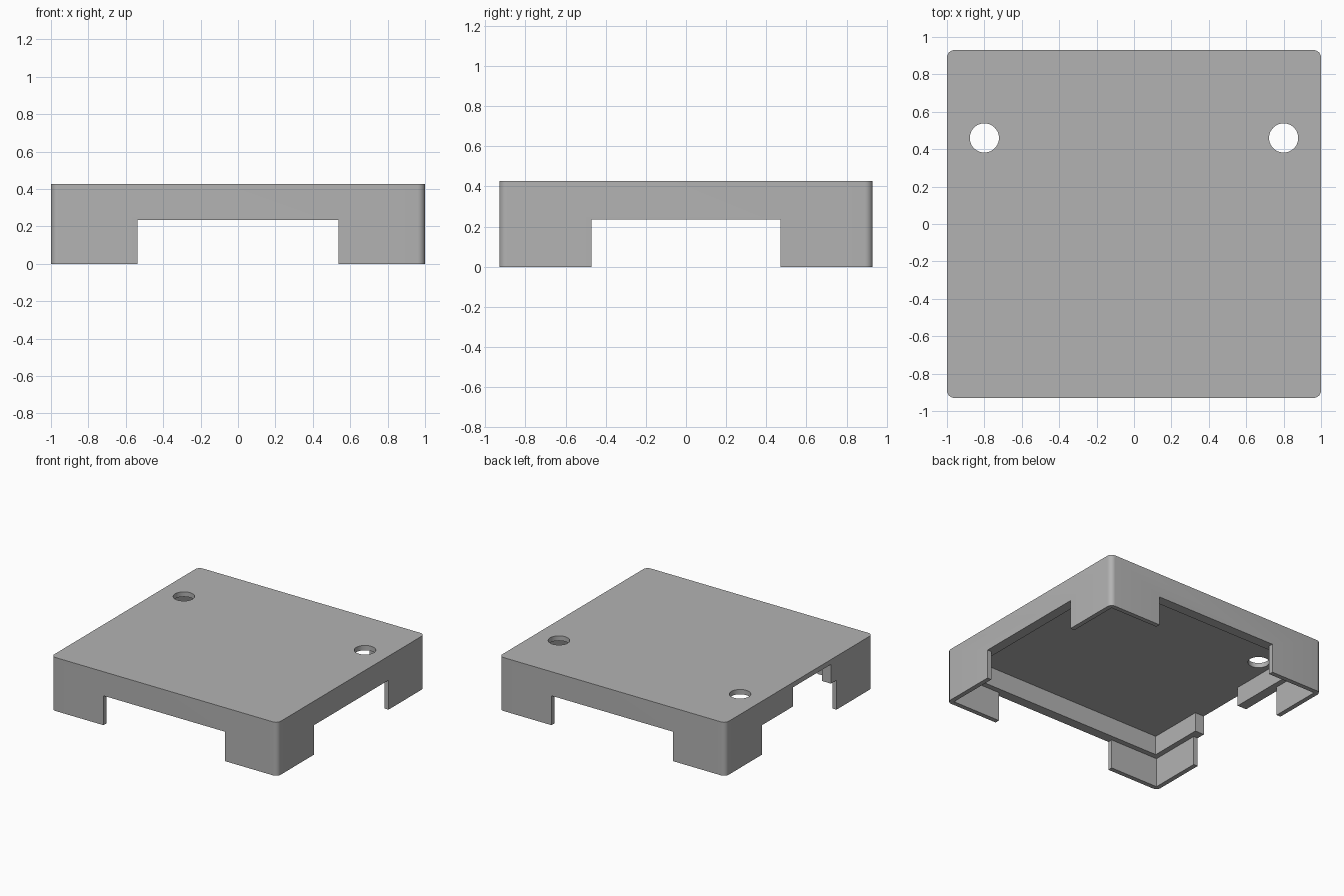
import bpy, math

default = bpy.data.objects.get("Cube")
if default:
    bpy.data.objects.remove(default, do_unlink=True)

HALF_X, HALF_Y, HEIGHT = 1.0, 0.93, 0.427
LEDGE_Z = 0.235      # underside of the side walls
CEILING_Z = 0.388    # underside of the top plate
WALL, LEG = 0.08, 0.037

grey = bpy.data.materials.new("plain grey")
grey.use_nodes = True
grey.diffuse_color = (0.45, 0.45, 0.45, 1)
grey.node_tree.nodes["Principled BSDF"].inputs["Base Color"].default_value = (0.45, 0.45, 0.45, 1)


def box(name, x0, x1, y0, y1, z0, z1):
    bpy.ops.mesh.primitive_cube_add(size=1)
    ob = bpy.context.object
    ob.name = name
    size = (x1 - x0, y1 - y0, z1 - z0)
    centre = ((x0 + x1) / 2, (y0 + y1) / 2, (z0 + z1) / 2)
    for v in ob.data.vertices:
        v.co = [c * s + m for c, s, m in zip(v.co, size, centre)]
    return ob


def apply(ob, mod):
    bpy.ops.object.select_all(action="DESELECT")
    ob.select_set(True)
    bpy.context.view_layer.objects.active = ob
    bpy.ops.object.modifier_apply(modifier=mod.name)


def cut(ob, cutter):
    cutter.hide_render = True
    mod = ob.modifiers.new("cut", "BOOLEAN")
    mod.operation = "DIFFERENCE"
    mod.solver = "EXACT"
    mod.object = cutter
    apply(ob, mod)
    bpy.data.objects.remove(cutter, do_unlink=True)


# Outer block with rounded upright corners
cover = box("cover", -HALF_X, HALF_X, -HALF_Y, HALF_Y, 0, HEIGHT)
cover.data.materials.append(grey)
weights = cover.data.attributes.new("bevel_weight_edge", "FLOAT", "EDGE")
for e in cover.data.edges:
    a, b = (cover.data.vertices[i].co for i in e.vertices)
    weights.data[e.index].value = 1.0 if abs(a.z - b.z) > 0.1 else 0.0
bevel = cover.modifiers.new("round corners", "BEVEL")
bevel.limit_method = "WEIGHT"
bevel.width = 0.04
bevel.segments = 8
apply(cover, bevel)

# Hollow inside: thick upper walls, thinner corner legs below a ledge
cut(cover, box("upper_hollow", WALL - HALF_X, HALF_X - WALL,
               WALL - HALF_Y, HALF_Y - WALL, -0.1, CEILING_Z))
cut(cover, box("leg_hollow", LEG - HALF_X, HALF_X - LEG,
               LEG - HALF_Y, HALF_Y - LEG, -0.1, LEDGE_Z))

# Openings between the legs, through both pairs of walls
cut(cover, box("front_back_opening", -0.537, 0.537, -1.2, 1.2, -0.1, LEDGE_Z))
cut(cover, box("side_opening", -1.2, 1.2, -0.47, 0.47, -0.1, LEDGE_Z))

# Taller slot in one side wall only
cut(cover, box("side_slot", -1.2, -0.8, -0.4, 0.08, -0.1, CEILING_Z))

# Two round holes through the top plate
for side in (-1, 1):
    bpy.ops.mesh.primitive_cylinder_add(vertices=48, radius=0.078, depth=0.3,
                                        location=(side * 0.8, 0.46, HEIGHT))
    cut(cover, bpy.context.object)

bpy.ops.object.select_all(action="DESELECT")
cover.select_set(True)
bpy.context.view_layer.objects.active = cover
bpy.ops.object.shade_smooth_by_angle(angle=math.radians(30))
